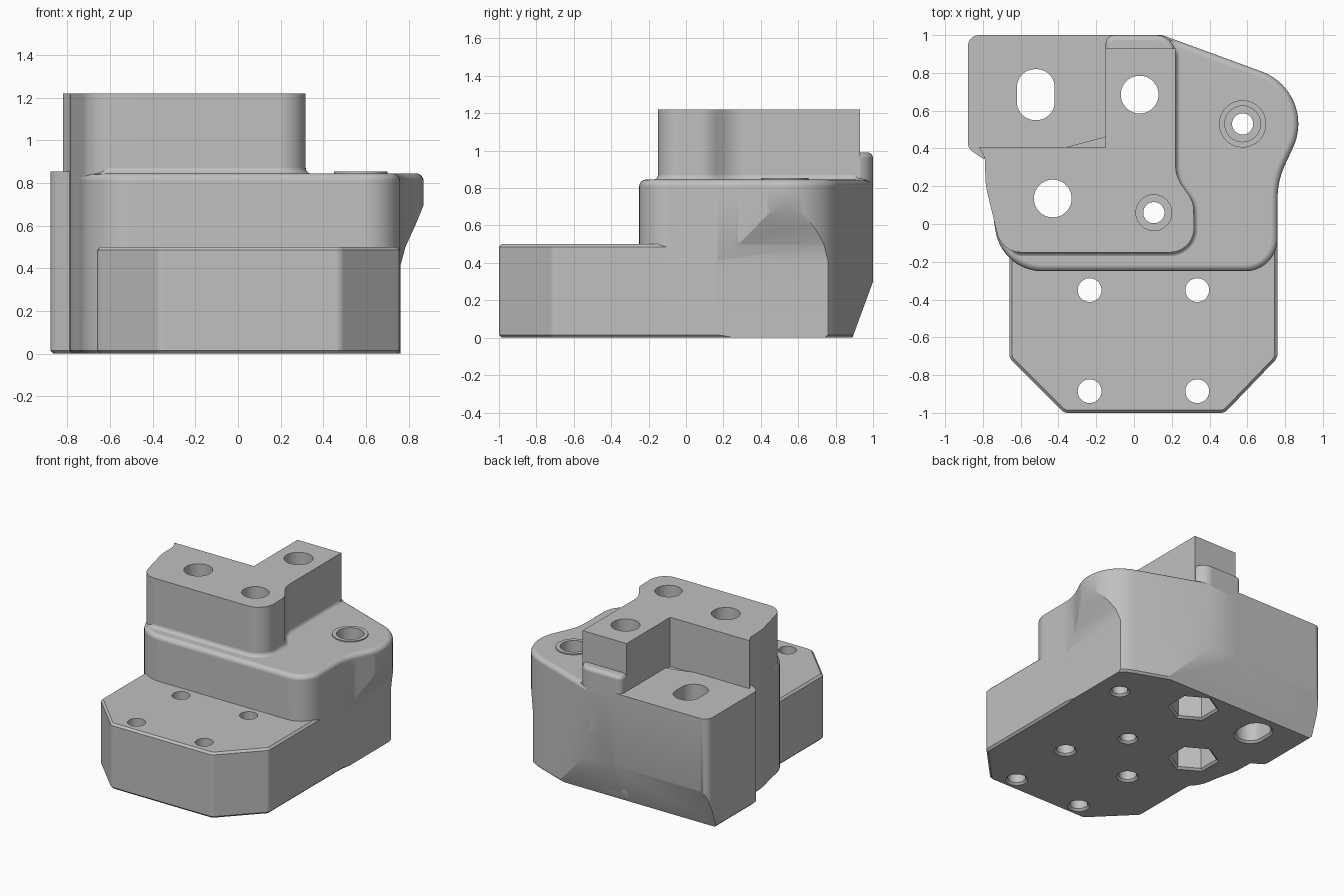
import bpy, bmesh
from math import sin, cos, tan, pi, radians
from mathutils import Vector

if "Cube" in bpy.data.objects:
    bpy.data.objects.remove(bpy.data.objects["Cube"])

grey = bpy.data.materials.new("machined grey")
grey.use_nodes = True
grey.diffuse_color = (0.53, 0.53, 0.53, 1)
grey.node_tree.nodes["Principled BSDF"].inputs["Base Color"].default_value = grey.diffuse_color


def rounded(corners, steps=10):
    """Outline from (x, y, radius) corners, each replaced by a tangent arc."""
    out = []
    n = len(corners)
    for i, (x, y, r) in enumerate(corners):
        p = Vector((x, y))
        if not r:
            out.append(p)
            continue
        a = Vector(corners[i - 1][:2]) - p
        b = Vector(corners[(i + 1) % n][:2]) - p
        half = a.angle(b) / 2
        t = min(r / tan(half), 0.48 * a.length, 0.48 * b.length)
        r = t * tan(half)
        a.normalize()
        b.normalize()
        centre = p + (a + b).normalized() * (r / sin(half))
        start, end = p + a * t - centre, p + b * t - centre
        sweep = start.angle(end)
        for k in range(steps + 1):
            f = k / steps
            out.append(centre + (start * sin((1 - f) * sweep) + end * sin(f * sweep)) / sin(sweep))
    return out


def inset(pts, d):
    """Shift an anticlockwise outline inward by d with mitred corners."""
    out = []
    for i, p in enumerate(pts):
        u = (p - pts[i - 1]).normalized()
        v = (pts[(i + 1) % len(pts)] - p).normalized()
        n1, n2 = Vector((-u.y, u.x)), Vector((-v.y, v.x))
        out.append(p + (n1 + n2) * (d / (1 + n1.dot(n2))))
    return out


def loft(name, pts, layers, place=lambda a, b, h: (a, b, h)):
    """Solid through (height, inset) layers of one outline."""
    pts = [Vector(p) for p in pts]
    bm = bmesh.new()
    rings = [[bm.verts.new(place(p.x, p.y, h)) for p in inset(pts, d)] for h, d in layers]
    for low, high in zip(rings, rings[1:]):
        for i in range(len(low)):
            bm.faces.new((low[i - 1], low[i], high[i], high[i - 1]))
    bm.faces.new(rings[0][::-1])
    bm.faces.new(rings[-1])
    bmesh.ops.recalc_face_normals(bm, faces=bm.faces)
    mesh = bpy.data.meshes.new(name)
    bm.to_mesh(mesh)
    bm.free()
    mesh.materials.append(grey)
    obj = bpy.data.objects.new(name, mesh)
    bpy.context.collection.objects.link(obj)
    return obj


def circle(x, y, r, n=40, turn=0.0):
    return [(x + r * cos(turn + 2 * pi * i / n), y + r * sin(turn + 2 * pi * i / n)) for i in range(n)]


def round_top(z, r, steps=6):
    return [(z - r + r * sin(pi / 2 * k / steps), r - r * cos(pi / 2 * k / steps)) for k in range(steps + 1)]


C = 0.015
foot = [(0, C), (C, 0)]

# Middle tier with the round ear
ear = [(0.575 + 0.295 * cos(radians(a)), 0.53 + 0.295 * sin(radians(a)), 0) for a in range(-25, 71, 5)]
middle = rounded([(-0.77, 0.2, 0), (-0.70, -0.25, 0.25), (0.76, -0.25, 0.17), (0.76, 0.228, 0.7)]
                 + ear + [(0.15, 1, 0), (-0.1, 1, 0), (-0.1, 0.6, 0), (-0.6, 0.6, 0)])
parts = [loft("middle_tier", middle, foot + round_top(0.845, 0.035))]

# Front plate with clipped corners
plate = rounded([(-0.66, 0.2, 0), (-0.66, -0.71, 0.05), (-0.37, -1, 0.05), (0.48, -1, 0.05),
                 (0.759, -0.71, 0.05), (0.759, 0.2, 0)], 5)
parts.append(loft("front_plate", plate, foot + [(0.5 - C, 0), (0.5, C)]))

# Rear shelf
shelf = rounded([(-0.88, 0.40, 0.06), (-0.79, 0.34, 0.06), (-0.6, 0.34, 0), (0, 0.5, 0), (0, 1, 0), (-0.88, 1, 0.06)])
parts.append(loft("rear_shelf", shelf, foot + [(0.855, 0)]))

# Top tier, L shaped
swoop = [(0.32, -0.15, 0.2), (0.315, 0.12, 0.15), (0.22, 0.25, 0.2)]
top = rounded([(-0.82, 0.405, 0), (-0.79, 0.35, 0.05), (-0.785, 0.2, 0.4), (-0.70, -0.15, 0.13)] + swoop
              + [(0.22, 0.93, 0), (-0.15, 0.93, 0), (-0.15, 0.405, 0)])
parts.append(loft("top_tier", top, foot + [(1.22, 0)]))

# Rear lip behind the top tier
lip = rounded([(-0.15, 0.7, 0), (0.219, 0.7, 0), (0.219, 1, 0.1), (-0.15, 1, 0.045)])
parts.append(loft("rear_lip", lip, [(0.5, 0)] + round_top(0.99, 0.03)))

# Concave fillet around the foot of the top tier
R = 0.03
flare = rounded([(-0.65, 0.3, 0), (-0.65, -0.15, 0.05)] + swoop + [(0.22, 0.95, 0.06), (0.0, 0.95, 0), (0.0, 0.3, 0)])
curve = [(0.843 + R - R * cos(pi / 2 * k / 6), -R + R * sin(pi / 2 * k / 6)) for k in range(7)]
parts.append(loft("tier_fillet", flare, [(0.82, -R)] + curve[:-1] + [(0.845 + R, 0.001)]))

# Raised ring on the ear
parts.append(loft("ear_boss", circle(0.575, 0.53, 0.125), [(0.75, 0), (0.853, 0)]))

# Undercut below the ear, and the sloped lower back
undercut = [(0.761, -0.1), (1.1, -0.1), (1.1, 0.72), (0.88, 0.72), (0.835, 0.61), (0.785, 0.5), (0.761, 0.41)]
slope = [(0.853, -0.1), (1.2, -0.1), (1.2, 0.303), (1.001, 0.303)]
cutters = [loft("ear_undercut", undercut, [(0, 0), (1.3, 0)], lambda a, b, h: (a, h, b)),
           loft("back_slope", slope, [(-1.1, 0), (1.1, 0)], lambda a, b, h: (h, a, b))]


def drill(pts, low=-0.1, high=1.4):
    cutters.append(loft("hole_cutter", pts, [(low, 0), (high, 0)]))


def drill_chamfered(pts, high=1.4):
    cutters.append(loft("hole_cutter", pts, [(-C, -2 * C), (C, 0), (high, 0)]))


# Plate screw holes
for x in (-0.235, 0.335):
    for y in (-0.35, -0.885):
        drill_chamfered(circle(x, y, 0.063))

# Counterbored screw holes
for x, y, floor in ((0.105, 0.06, 0.5), (0.575, 0.53, 0.4)):
    drill_chamfered(circle(x, y, 0.056))
    drill(circle(x, y, 0.095), low=floor)

# Bolt holes with hexagonal nut pockets underneath
for x, y in ((0.03, 0.685), (-0.43, 0.135)):
    drill(circle(x, y, 0.1))
    drill_chamfered(circle(x, y, 0.165, 6, pi / 6), high=0.3)

# Slotted hole through the shelf
drill_chamfered(rounded([(-0.62, 0.55, 0.099), (-0.42, 0.55, 0.099), (-0.42, 0.82, 0.099), (-0.62, 0.82, 0.099)]))

# Cut every part, then smooth the rounds and keep crisp edges
for part in parts:
    bpy.ops.object.select_all(action="DESELECT")
    part.select_set(True)
    bpy.context.view_layer.objects.active = part
    for cutter in cutters:
        mod = part.modifiers.new("cut", "BOOLEAN")
        mod.operation, mod.solver, mod.object = "DIFFERENCE", "EXACT", cutter
        bpy.ops.object.modifier_apply(modifier=mod.name)
    bpy.ops.object.shade_smooth_by_angle(angle=radians(28))
    weighted = part.modifiers.new("weighted_normals", "WEIGHTED_NORMAL")
    weighted.keep_sharp = True

for cutter in cutters:
    bpy.data.objects.remove(cutter)
